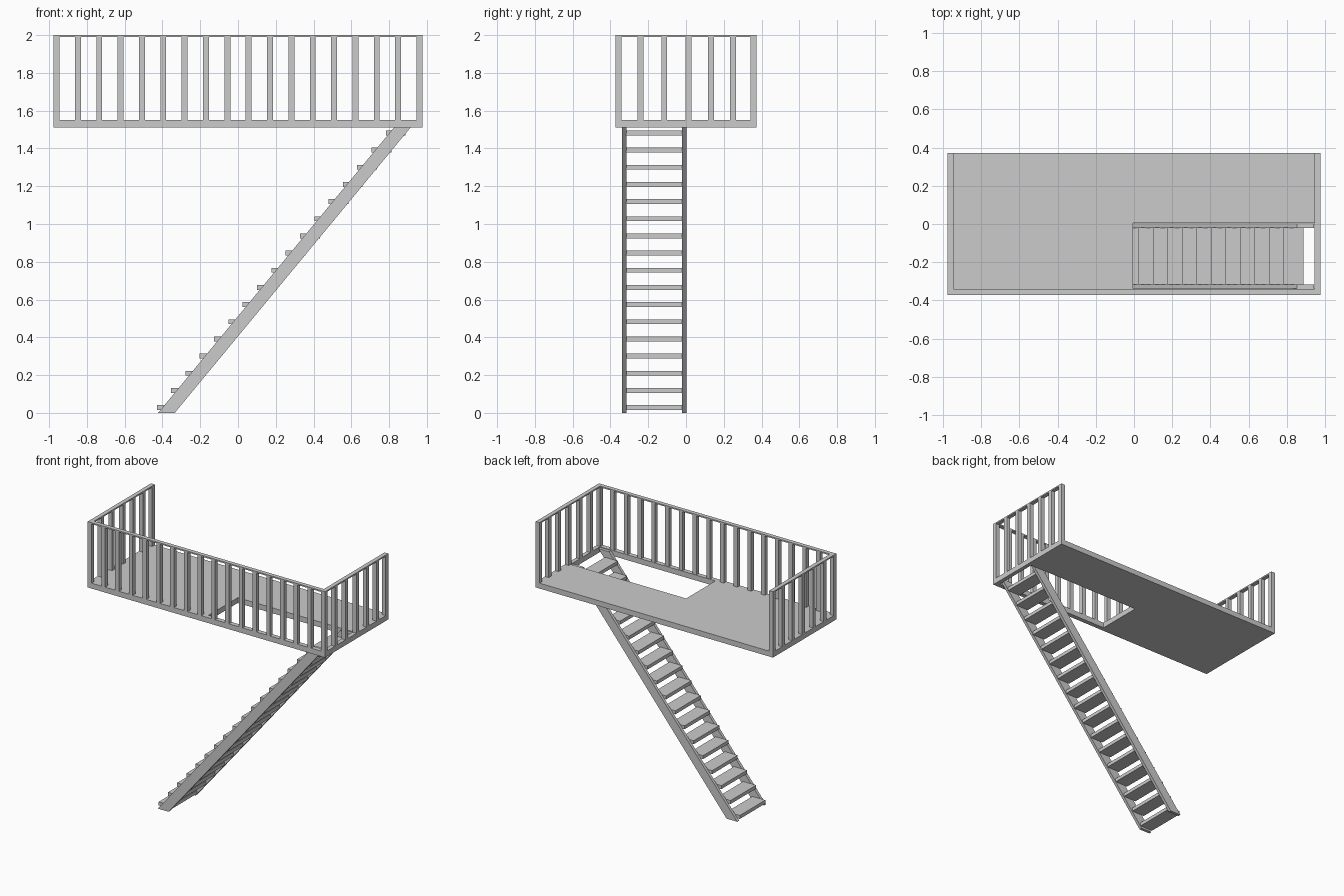
import bpy, bmesh

if "Cube" in bpy.data.objects:
    bpy.data.objects.remove(bpy.data.objects["Cube"])

X, Y = 0.976, 0.372          # platform half sizes
Z0, Z1, TOP = 1.51, 1.55, 2.0
W, RAIL = 0.031, 0.01        # post width, handrail thickness


def finish(name, bm):
    bmesh.ops.recalc_face_normals(bm, faces=bm.faces[:])
    me = bpy.data.meshes.new(name)
    bm.to_mesh(me)
    bm.free()
    ob = bpy.data.objects.new(name, me)
    bpy.context.collection.objects.link(ob)
    return ob


def prism(name, points, direction):
    bm = bmesh.new()
    face = bm.faces.new([bm.verts.new(p) for p in points])
    ext = bmesh.ops.extrude_face_region(bm, geom=[face])
    bmesh.ops.translate(bm, vec=direction,
                        verts=[v for v in ext["geom"] if isinstance(v, bmesh.types.BMVert)])
    return finish(name, bm)


def box(name, x0, x1, y0, y1, z0, z1):
    return prism(name, [(x0, y0, z0), (x1, y0, z0), (x1, y1, z0), (x0, y1, z0)],
                 (0, 0, z1 - z0))


# Platform: 3 x 3 cells with the middle one left open as the stairwell
xs = [-X, -0.005, X - W, X]
ys = [-Y, -Y + W + 0.003, 0.005, Y]
bm = bmesh.new()
v = [[bm.verts.new((x, y, Z0)) for y in ys] for x in xs]
for i in range(3):
    for j in range(3):
        if (i, j) != (1, 1):
            bm.faces.new((v[i][j], v[i + 1][j], v[i + 1][j + 1], v[i][j + 1]))
ext = bmesh.ops.extrude_face_region(bm, geom=bm.faces[:])
bmesh.ops.translate(bm, vec=(0, 0, Z1 - Z0),
                    verts=[g for g in ext["geom"] if isinstance(g, bmesh.types.BMVert)])
finish("platform", bm)

# Handrails: front and both ends, back left open
zr = TOP - RAIL
box("front_handrail", -X, X, -Y, -Y + W, zr, TOP)
box("left_handrail", -X, -X + W, -Y + W, Y, zr, TOP)
box("right_handrail", X - W, X, -Y + W, Y, zr, TOP)


def post(name, x, y):
    h = W / 2
    box(name, x - h, x + h, y - h, y + h, Z1, zr)


# Balusters
px, py = X - W / 2, Y - W / 2
for i in range(18):
    post(f"front_baluster_{i}", -px + 2 * px * i / 17, -py)
for i, y in enumerate([-0.24, -0.115, 0.013, 0.132, 0.248, py]):
    post(f"left_baluster_{i}", -px, y)
    post(f"right_baluster_{i}", px, y)

# Stair stringers
for name, y0 in (("front_stringer", -0.338), ("back_stringer", -0.02)):
    prism(name, [(-0.423, y0, 0), (-0.335, y0, 0), (0.942, y0, 1.545), (0.854, y0, 1.545)],
          (0, 0.022, 0))

# Treads
for i in range(17):
    x, z = -0.43 + 0.0758 * i, 0.015 + 0.0909 * i
    box(f"tread_{i}", x, x + 0.105, -0.318, -0.018, z, z + 0.026)
